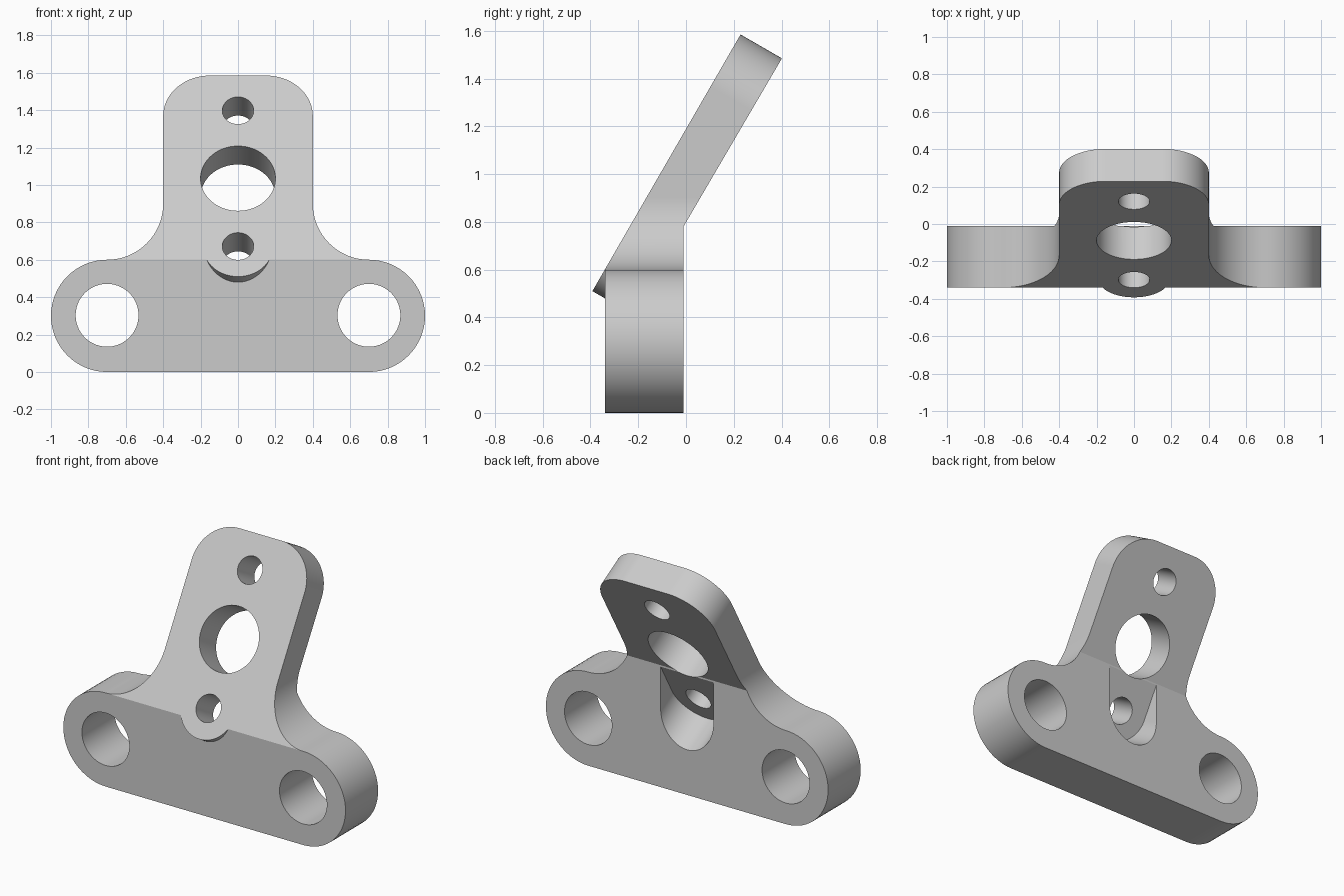
import bpy, bmesh
from math import sin, cos, radians, pi
from mathutils import Vector

if "Cube" in bpy.data.objects:
    bpy.data.objects.remove(bpy.data.objects["Cube"], do_unlink=True)

X, Y, Z = Vector((1, 0, 0)), Vector((0, 1, 0)), Vector((0, 0, 1))
ZERO = Vector()
TILT = radians(60)
UP = Vector((0, cos(TILT), sin(TILT)))        # along the tilted plate
BACK = Vector((0, sin(TILT), -cos(TILT)))     # through the plate thickness
FOOT = Vector((0, -0.34, 0.6))                # where plate front meets base front
FRONT = (ZERO, X, Z, Y)
SIDE = (ZERO, Y, Z, X)
PLATE = (FOOT, X, UP, BACK)


def arc(cx, cy, r, a0, a1, n=32):
    angles = [radians(a0 + (a1 - a0) * i / n) for i in range(n + 1)]
    return [(cx + r * cos(a), cy + r * sin(a)) for a in angles]


def circle(cx, cy, r):
    return arc(cx, cy, r, 0, 360, 72)[:-1]


def prism(name, points, frame, lo, hi):
    """Extrude a 2D outline from lo to hi along the third axis of a frame."""
    origin, u, v, w = frame
    bm = bmesh.new()
    face = bm.faces.new([bm.verts.new(origin + u * a + v * b + w * lo) for a, b in points])
    new = bmesh.ops.extrude_face_region(bm, geom=[face])["geom"]
    bmesh.ops.translate(bm, vec=w * (hi - lo),
                        verts=[g for g in new if isinstance(g, bmesh.types.BMVert)])
    bmesh.ops.recalc_face_normals(bm, faces=bm.faces)
    mesh = bpy.data.meshes.new(name)
    bm.to_mesh(mesh)
    bm.free()
    obj = bpy.data.objects.new(name, mesh)
    bpy.context.collection.objects.link(obj)
    return obj


def combine(target, tool, operation):
    tool.hide_render = True
    mod = target.modifiers.new(operation, "BOOLEAN")
    mod.operation, mod.solver, mod.object = operation, "EXACT", tool
    bpy.context.view_layer.objects.active = target
    bpy.ops.object.modifier_apply(modifier=mod.name)
    bpy.data.objects.remove(tool, do_unlink=True)


# Front outline: round lobes, concave fillets, straight plate sides
half = arc(0.7, 0.3, 0.3, -90, 90) + arc(0.7, 0.9, 0.3, 270, 180)[1:] + [(0.4, 2.2)]
outline = half + [(-x, z) for x, z in reversed(half)]
bracket = prism("angled_bracket", outline, FRONT, -1, 1)

# Side profile, left thick at the front until the boss is added
plate_top = 1.137
back_top = FOOT + UP * plate_top + BACK * 0.2
front_top = back_top - BACK * ((back_top.y - FOOT.y) / BACK.y)
profile = [(-0.34, -0.1), (-0.01, -0.1), (-0.01, 0.781),
           (back_top.y, back_top.z), (front_top.y, front_top.z)]
combine(bracket, prism("side_profile", profile, SIDE, -1.5, 1.5), "INTERSECT")

# Boss around the lower hole, then one cut makes the whole sloping front
low, mid, high = 0.083, 0.502, 0.921
boss_r = 0.187
combine(bracket, prism("boss", circle(0, low, boss_r), PLATE, -0.1, 0.15), "UNION")
block = [(-1.3, -0.5), (1.3, -0.5), (1.3, 2), (-1.3, 2)]
combine(bracket, prism("front_cut", block, PLATE, -2, 0), "DIFFERENCE")

# Round the two upper plate corners
bm = bmesh.new()
bm.from_mesh(bracket.data)


def is_corner(v):
    return abs((v.co - FOOT).dot(UP) - plate_top) < 1e-3 and abs(abs(v.co.x) - 0.4) < 1e-3


corners = [e for e in bm.edges if all(is_corner(v) for v in e.verts)
           and abs(e.verts[0].co.x - e.verts[1].co.x) < 1e-3]
bmesh.ops.bevel(bm, geom=corners, offset=0.25, offset_type="OFFSET", segments=24,
                profile=0.5, affect="EDGES")
bm.to_mesh(bracket.data)
bm.free()

# Rear pocket giving access to the lower hole
slot = arc(0, low, boss_r, 180, 360, 40) + [(boss_r, 0.6), (-boss_r, 0.6)]
combine(bracket, prism("pocket", slot, PLATE, 0.2003, 1), "DIFFERENCE")

# Plate holes and base holes
for s, r in ((low, 0.084), (mid, 0.2), (high, 0.084)):
    combine(bracket, prism("plate_hole", circle(0, s, r), PLATE, -0.2, 0.35), "DIFFERENCE")
for side in (-1, 1):
    combine(bracket, prism("base_hole", circle(side * 0.7, 0.303, 0.168), FRONT, -1, 1),
            "DIFFERENCE")

# Single grey material
grey = bpy.data.materials.new("light_grey")
grey.use_nodes = True
colour = (0.6, 0.6, 0.6, 1)
grey.diffuse_color = colour
grey.node_tree.nodes["Principled BSDF"].inputs["Base Color"].default_value = colour
bracket.data.materials.clear()
bracket.data.materials.append(grey)

# Smooth curved walls, sharp edges kept
bpy.ops.object.select_all(action="DESELECT")
bracket.select_set(True)
bpy.context.view_layer.objects.active = bracket
bpy.ops.object.shade_smooth_by_angle(angle=pi / 7)
weighted = bracket.modifiers.new("even_normals", "WEIGHTED_NORMAL")
weighted.keep_sharp = True
